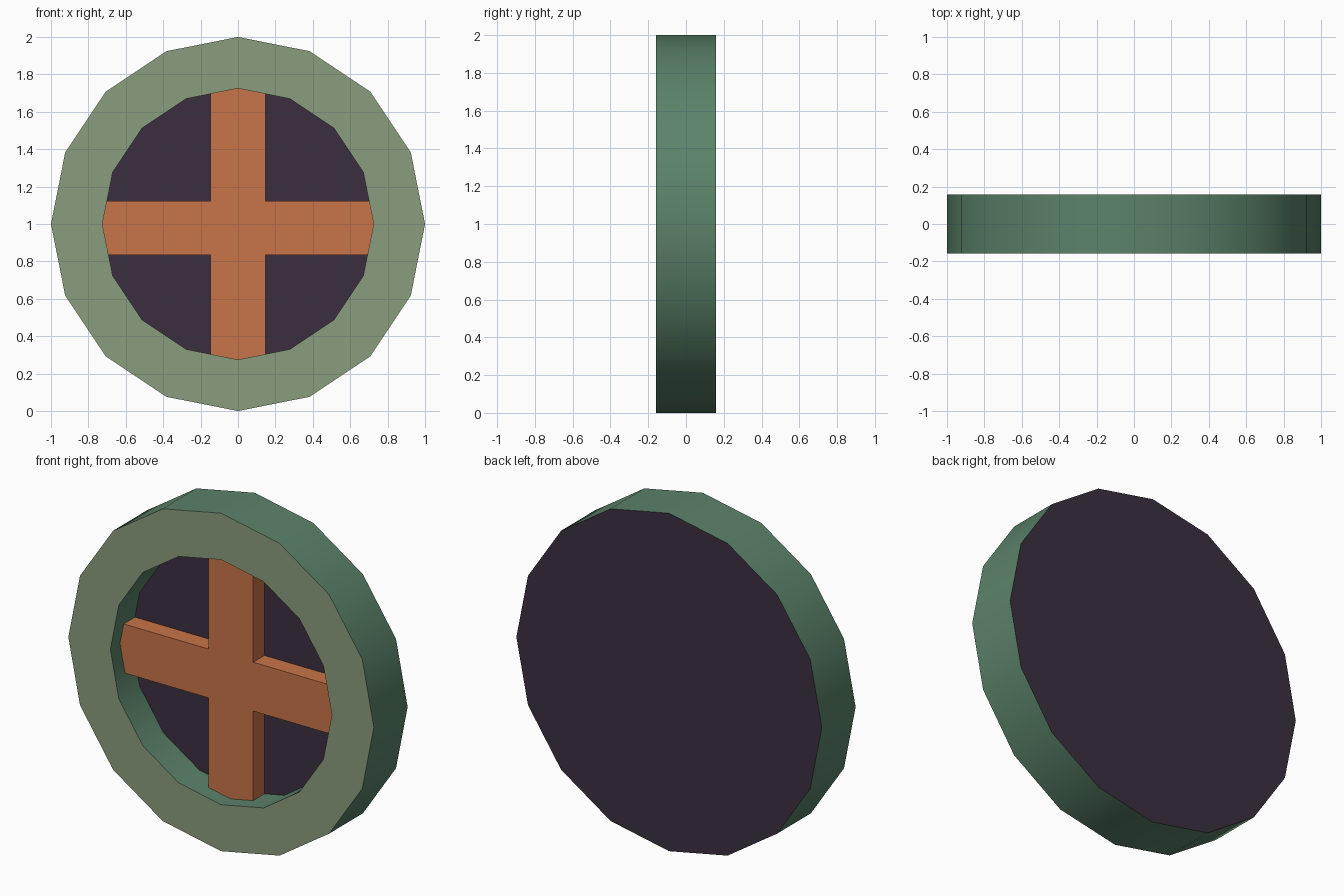
import bpy, bmesh, math

if "Cube" in bpy.data.objects:
    bpy.data.objects.remove(bpy.data.objects["Cube"])

SIDES = 16
R_OUT, R_IN = 1.0, 0.725
FRONT, BACK = -0.158, 0.158      # y of the two faces
FLOOR, CROSS = 0.037, -0.068     # y of the recess floor and the cross front
CZ = 1.0


def material(name, rgb):
    """Material from an sRGB 0-255 colour, stored as linear."""
    lin = [(c / 255 / 12.92) if c < 10 else ((c / 255 + 0.055) / 1.055) ** 2.4 for c in rgb]
    m = bpy.data.materials.new(name)
    m.diffuse_color = (*lin, 1)
    m.use_nodes = True
    m.node_tree.nodes["Principled BSDF"].inputs["Base Color"].default_value = m.diffuse_color
    return m


def finish(name, bm, mats):
    me = bpy.data.meshes.new(name)
    bm.to_mesh(me)
    bm.free()
    for m in mats:
        me.materials.append(m)
    ob = bpy.data.objects.new(name, me)
    bpy.context.collection.objects.link(ob)
    return ob


def circle(bm, r, y):
    step = 2 * math.pi / SIDES
    return [bm.verts.new((r * math.cos(i * step), y, CZ + r * math.sin(i * step)))
            for i in range(SIDES)]


sage = material("sage green", (138, 158, 126))
green = material("deep green", (91, 131, 106))
dark = material("dark plum", (59, 47, 63))
orange = material("burnt orange", (200, 116, 72))

# Rim: inner wall, front face and outer wall spun round the y axis
bm = bmesh.new()
profile = [(R_IN, FLOOR), (R_IN, FRONT), (R_OUT, FRONT), (R_OUT, BACK)]
rows = [circle(bm, r, y) for r, y in profile]
for k in range(3):
    for i in range(SIDES):
        j = (i + 1) % SIDES
        f = bm.faces.new((rows[k][i], rows[k + 1][i], rows[k + 1][j], rows[k][j]))
        f.material_index = 0 if k == 1 else 1
rim = finish("rim", bm, [sage, green])
bpy.context.view_layer.objects.active = rim
rim.select_set(True)
bpy.ops.object.shade_smooth_by_angle(angle=math.radians(30))

# Backing: recess floor facing front and full disc facing back
bm = bmesh.new()
bm.faces.new(circle(bm, R_IN, FLOOR))
bm.faces.new(circle(bm, R_OUT, BACK)[::-1])
finish("backing", bm, [dark])

# Cross: four arms whose pointed ends meet the rim's inner wall
slope = math.tan(math.pi / SIDES)
w, up, low = 0.147, 0.123, -0.166


def reach(offset):
    return R_IN - abs(offset) * slope


outline = [(w, up), (w, reach(w)), (0, R_IN), (-w, reach(w)),
           (-w, up), (-reach(up), up), (-R_IN, 0), (-reach(low), low),
           (-w, low), (-w, -reach(w)), (0, -R_IN), (w, -reach(w)),
           (w, low), (reach(low), low), (R_IN, 0), (reach(up), up)]
bm = bmesh.new()
front = [bm.verts.new((x, CROSS, CZ + z)) for x, z in outline]
back = [bm.verts.new((x, FLOOR, CZ + z)) for x, z in outline]
bm.faces.new(front)
for i in range(len(front)):
    j = (i + 1) % len(front)
    bm.faces.new((front[i], back[i], back[j], front[j]))
finish("cross", bm, [orange])
